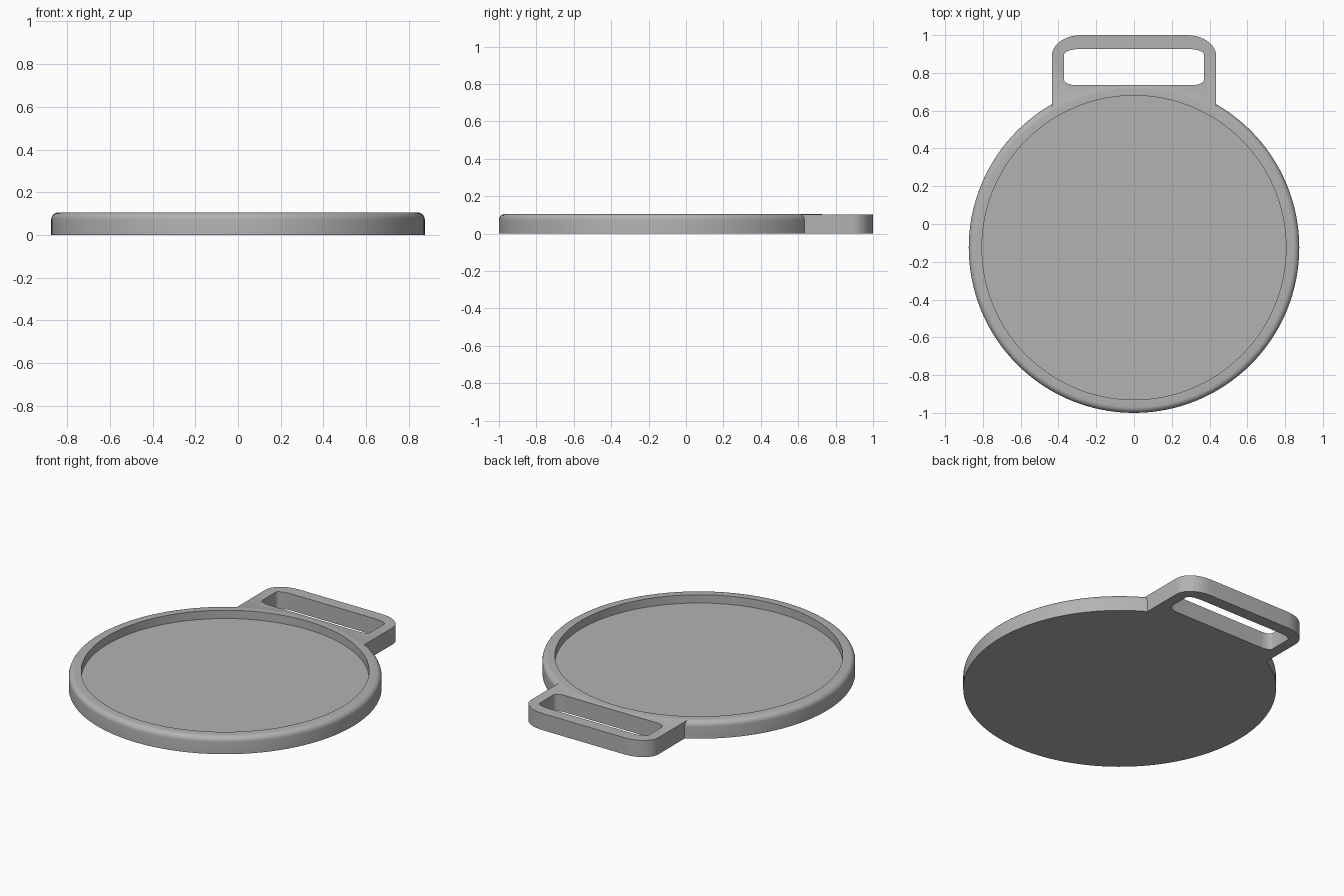
import bpy
import bmesh
from math import cos, sin, pi, radians

cube = bpy.data.objects.get("Cube")
if cube:
    bpy.data.objects.remove(cube, do_unlink=True)

HEIGHT, RADIUS, CENTRE_Y, FILLET = 0.105, 0.875, -0.125, 0.032
SEGMENTS = 128

grey = bpy.data.materials.new("plain grey")
grey.use_nodes = True
colour = (0.45, 0.45, 0.45, 1)
grey.diffuse_color = colour
grey.node_tree.nodes["Principled BSDF"].inputs["Base Color"].default_value = colour


def make_object(name, bm):
    bmesh.ops.recalc_face_normals(bm, faces=bm.faces[:])
    mesh = bpy.data.meshes.new(name)
    bm.to_mesh(mesh)
    bm.free()
    mesh.materials.append(grey)
    obj = bpy.data.objects.new(name, mesh)
    bpy.context.collection.objects.link(obj)
    return obj


def stack(name, layers):
    """Join rings of equal length into a closed solid; layers are (outline, z)."""
    bm = bmesh.new()
    rings = [[bm.verts.new((x, y, z)) for x, y in outline] for outline, z in layers]
    for low, high in zip(rings, rings[1:]):
        for i in range(len(low)):
            j = (i + 1) % len(low)
            bm.faces.new((low[i], low[j], high[j], high[i]))
    bm.faces.new(rings[0][::-1])
    bm.faces.new(rings[-1])
    return make_object(name, bm)


def circle(r):
    angles = [2 * pi * i / SEGMENTS for i in range(SEGMENTS)]
    return [(r * cos(a), CENTRE_Y + r * sin(a)) for a in angles]


def rounded_box(half_x, y0, y1, top, bottom, steps=10):
    """Outline with elliptical corners; top and bottom are (rx, ry)."""
    points = []
    corners = ((1, 1, top), (-1, 1, top), (-1, -1, bottom), (1, -1, bottom))
    for k, (sx, sy, (rx, ry)) in enumerate(corners):
        cx = sx * (half_x - rx)
        cy = y1 - ry if sy > 0 else y0 + ry
        for i in range(steps + 1):
            a = pi / 2 * (k + i / steps)
            points.append((cx + rx * cos(a), cy + ry * sin(a)))
    return points


def combine(target, tool, operation):
    mod = target.modifiers.new(operation.title(), "BOOLEAN")
    mod.operation, mod.solver, mod.object = operation, "EXACT", tool
    bpy.context.view_layer.objects.active = target
    bpy.ops.object.modifier_apply(modifier=mod.name)
    bpy.data.objects.remove(tool, do_unlink=True)


# Round body with a softened upper rim
layers = [(circle(RADIUS), 0)]
for i in range(7):
    a = pi / 2 * i / 6
    layers.append((circle(RADIUS - FILLET * (1 - cos(a))),
                   HEIGHT - FILLET * (1 - sin(a))))
body = stack("medal_body", layers)

# Strap loop
outline = rounded_box(0.435, 0.3, 1.0, (0.155, 0.11), (0.02, 0.02))
loop = stack("strap_loop", [(outline, 0), (outline, HEIGHT - 0.002)])
combine(body, loop, "UNION")

# Shallow round recess
recess = stack("recess_cutter", [(circle(0.805), 0.054), (circle(0.805), 0.3)])
combine(body, recess, "DIFFERENCE")

# Strap slot
outline = rounded_box(0.37, 0.735, 0.927, (0.09, 0.03), (0.06, 0.03))
slot = stack("slot_cutter", [(outline, -0.1), (outline, 0.3)])
combine(body, slot, "DIFFERENCE")

bpy.ops.object.select_all(action="DESELECT")
body.select_set(True)
bpy.context.view_layer.objects.active = body
bpy.ops.object.shade_smooth_by_angle(angle=radians(30))
